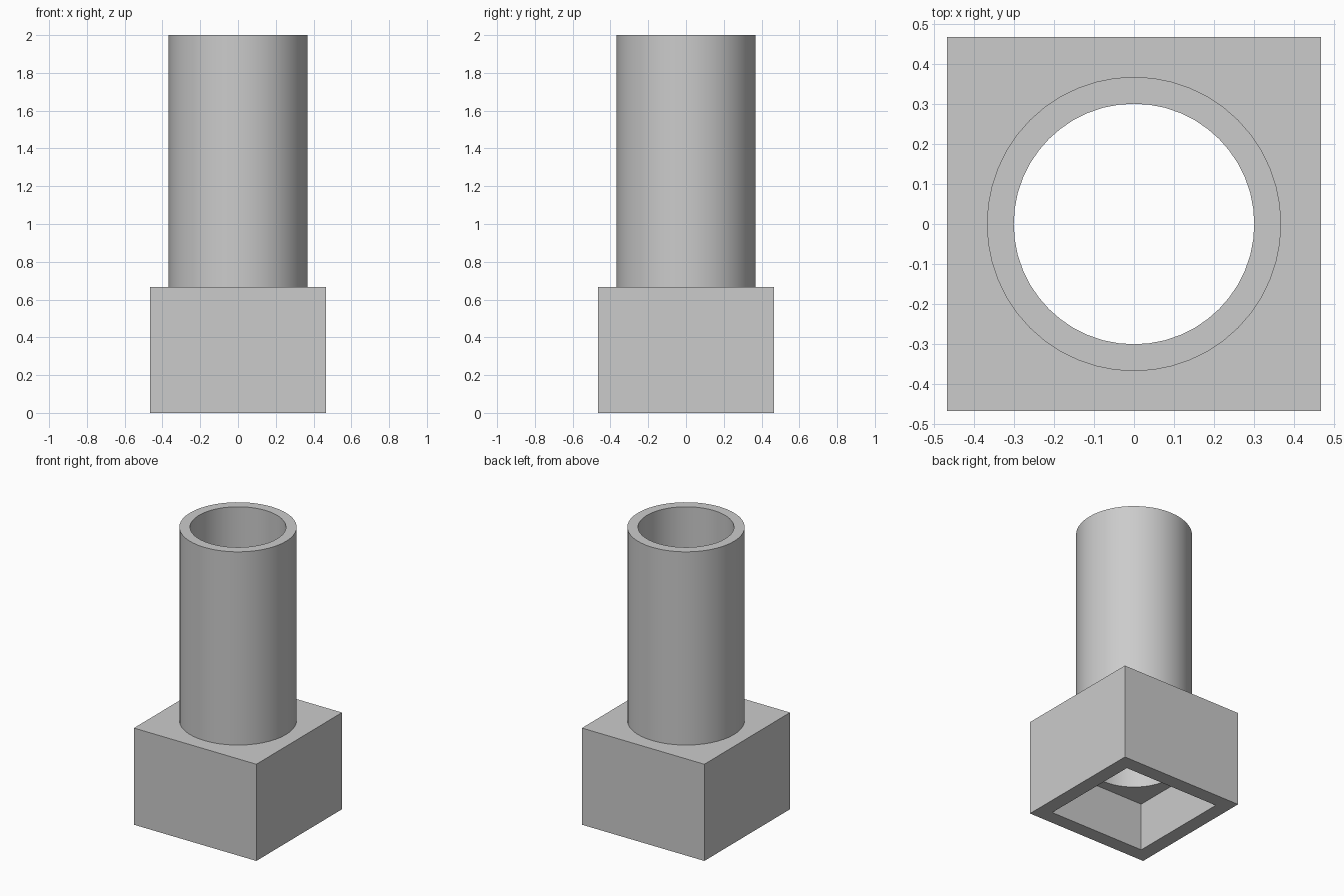
import bpy
import math

default_cube = bpy.data.objects.get("Cube")
if default_cube:
    bpy.data.objects.remove(default_cube, do_unlink=True)

BASE_HALF, POCKET_HALF = 0.467, 0.367
BASE_TOP, LEDGE = 0.667, 0.333
TUBE_RADIUS, BORE_RADIUS = 0.367, 0.3
HEIGHT, SIDES = 2.0, 48

grey = bpy.data.materials.new("plain grey")
grey.use_nodes = True
colour = (0.6, 0.6, 0.6, 1)
grey.diffuse_color = colour
grey.node_tree.nodes["Principled BSDF"].inputs["Base Color"].default_value = colour


def box(name, half, bottom, top):
    bpy.ops.mesh.primitive_cube_add(size=1, location=(0, 0, (bottom + top) / 2))
    obj = bpy.context.object
    obj.name = name
    obj.scale = (2 * half, 2 * half, top - bottom)
    bpy.ops.object.transform_apply(location=True, rotation=True, scale=True)
    obj.data.materials.append(grey)
    return obj


def cylinder(name, radius, bottom, top):
    bpy.ops.mesh.primitive_cylinder_add(vertices=SIDES, radius=radius, depth=top - bottom,
                                        location=(0, 0, (bottom + top) / 2))
    obj = bpy.context.object
    obj.name = name
    bpy.ops.object.transform_apply(location=True, rotation=True, scale=True)
    obj.data.materials.append(grey)
    return obj


def combine(target, tool, operation):
    tool.hide_render = True
    mod = target.modifiers.new(tool.name, "BOOLEAN")
    mod.operation = operation
    mod.solver = "EXACT"
    mod.object = tool
    bpy.ops.object.select_all(action="DESELECT")
    target.select_set(True)
    bpy.context.view_layer.objects.active = target
    bpy.ops.object.modifier_apply(modifier=mod.name)
    bpy.data.objects.remove(tool, do_unlink=True)


# Square base with the round tube rising from it
body = box("square_socket_with_tube", BASE_HALF, 0, BASE_TOP)
combine(body, cylinder("tube", TUBE_RADIUS, BASE_TOP / 2, HEIGHT), "UNION")

# Square pocket underneath, then the round bore all the way up
combine(body, box("pocket_cutter", POCKET_HALF, -0.2, LEDGE), "DIFFERENCE")
combine(body, cylinder("bore_cutter", BORE_RADIUS, LEDGE / 2, HEIGHT + 0.2), "DIFFERENCE")

# Round walls smooth, rims and corners crisp
bpy.ops.object.select_all(action="DESELECT")
body.select_set(True)
bpy.context.view_layer.objects.active = body
bpy.ops.object.shade_smooth_by_angle(angle=math.radians(30))
